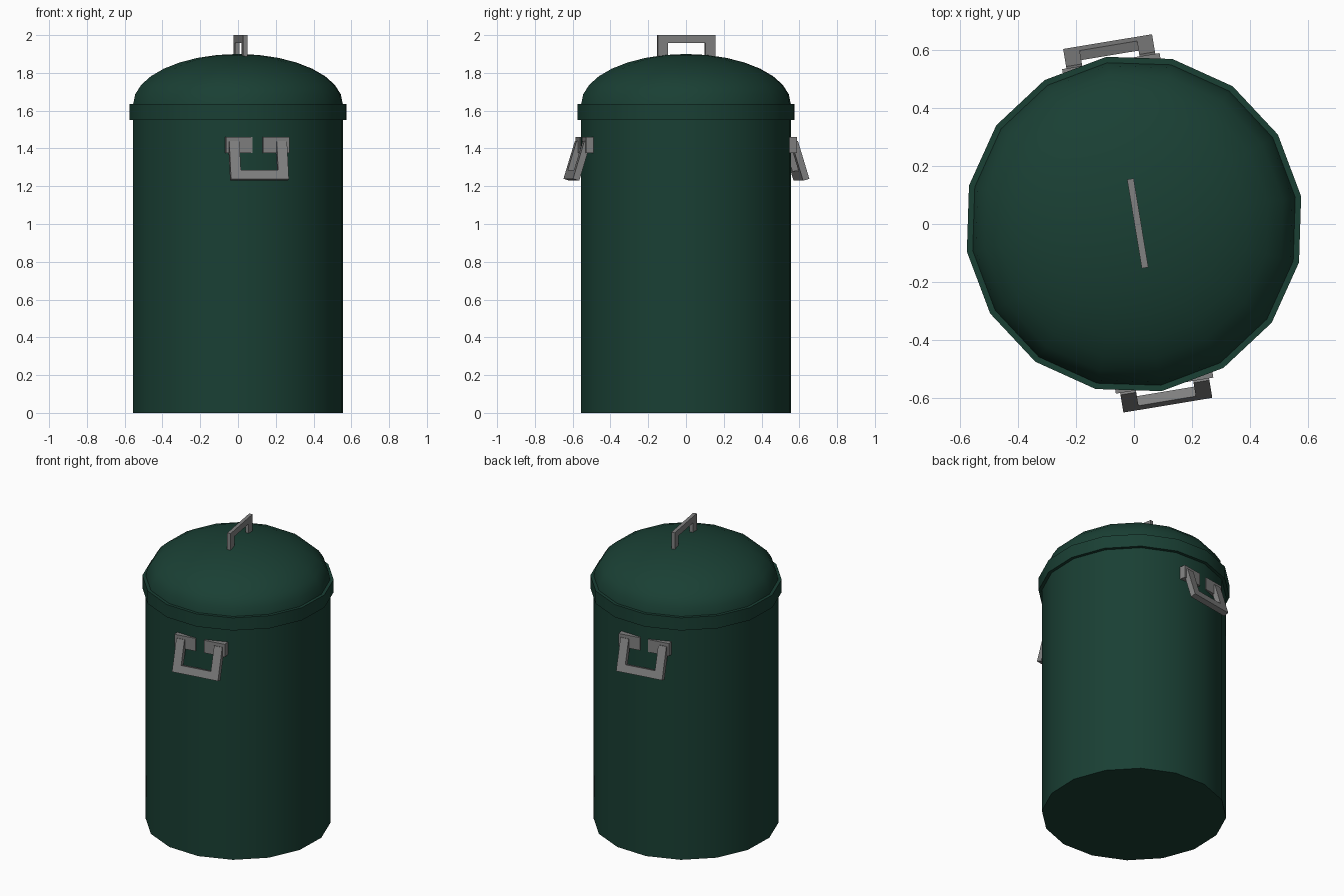
import bpy, bmesh, math
from mathutils import Matrix, Vector

if "Cube" in bpy.data.objects:
    bpy.data.objects.remove(bpy.data.objects["Cube"])

SIDES = 16
TURN = math.radians(9.4)      # whole bin is turned a little about z
R = 0.5625
spin = Matrix.Rotation(TURN, 4, 'Z')


def material(name, col):
    m = bpy.data.materials.new(name)
    m.diffuse_color = (*col, 1)
    m.use_nodes = True
    m.node_tree.nodes["Principled BSDF"].inputs["Base Color"].default_value = m.diffuse_color
    return m


green = material("dark_green_paint", (0.010, 0.050, 0.034))
grey = material("grey_metal", (0.22, 0.22, 0.22))


def finish(name, bm, mat, smooth=None):
    bmesh.ops.recalc_face_normals(bm, faces=bm.faces)
    me = bpy.data.meshes.new(name)
    bm.to_mesh(me)
    bm.free()
    me.materials.append(mat)
    ob = bpy.data.objects.new(name, me)
    bpy.context.collection.objects.link(ob)
    if smooth:
        bpy.ops.object.select_all(action='DESELECT')
        ob.select_set(True)
        bpy.context.view_layer.objects.active = ob
        bpy.ops.object.shade_smooth_by_angle(angle=math.radians(smooth))
    return ob


def lathe(name, profile, mat):
    """Spin an (r, z) profile around z with SIDES sides."""
    bm = bmesh.new()
    verts = [bm.verts.new((r, 0, z)) for r, z in profile]
    edges = [bm.edges.new(p) for p in zip(verts, verts[1:])]
    bmesh.ops.spin(bm, geom=verts + edges, cent=(0, 0, 0), axis=(0, 0, 1),
                   angle=2 * math.pi, steps=SIDES, use_merge=True)
    bmesh.ops.remove_doubles(bm, verts=bm.verts, dist=1e-4)
    bm.transform(spin)
    return finish(name, bm, mat, 35)


def prism(name, outline, depth, place, mat):
    """Extrude an (x, z) outline along y, centred, then place it."""
    bm = bmesh.new()
    face = bm.faces.new([bm.verts.new((x, -depth / 2, z)) for x, z in outline])
    ext = bmesh.ops.extrude_face_region(bm, geom=[face])
    moved = [g for g in ext["geom"] if isinstance(g, bmesh.types.BMVert)]
    bmesh.ops.translate(bm, verts=moved, vec=(0, depth, 0))
    bm.transform(spin @ place)
    return finish(name, bm, mat)


def u_shape(half, height, leg, bar):
    """U outline opening upwards, bottom of the bar at -height."""
    i = half - leg
    return [(-half, 0), (-half, -height), (half, -height), (half, 0),
            (i, 0), (i, bar - height), (-i, bar - height), (-i, 0)]


# Body
lathe("bin_body", [(0, 0), (R, 0), (R, 1.57)], green)

# Lid: overhanging rim band and elliptical dome
lathe("lid_rim", [(R - 0.01, 1.60), (R - 0.01, 1.55), (0.583, 1.55),
                  (0.583, 1.635), (R - 0.01, 1.635)], green)
dome = [(R * math.cos(a), 1.635 + 0.265 * math.sin(a))
        for a in (math.pi / 2 * k / 8 for k in range(8))]
lathe("lid_dome", dome + [(0, 1.90)], green)

# Lid handle: inverted U, running front to back
prism("lid_handle", u_shape(0.155, 0.13, 0.055, 0.042), 0.023,
      Matrix.Translation((0.013, 0, 1.87)) @ Matrix.Rotation(math.pi / 2, 4, 'Z')
      @ Matrix.Rotation(math.pi, 4, 'Y'), grey)

# Side handles: two mounting plates and a leaning U on the front and back
for side, sign in (("front", 1), ("back", -1)):
    base = Matrix.Translation((0.013, 0, 0)) @ Matrix.Rotation(0 if sign > 0 else math.pi, 4, 'Z')
    for label, s in (("left", -1), ("right", 1)):
        plate = [(s * x, z) for x, z in ((0.028, 1.375), (0.17, 1.375), (0.17, 1.46), (0.028, 1.46))]
        prism(f"{side}_{label}_plate", plate, 0.04,
              base @ Matrix.Translation((0, -0.546, 0)), grey)
    prism(f"{side}_handle", u_shape(0.155, 0.21, 0.055, 0.05), 0.035,
          base @ Matrix.Translation((0, -0.556, 1.435))
          @ Matrix.Rotation(math.radians(-17), 4, 'X'), grey)
